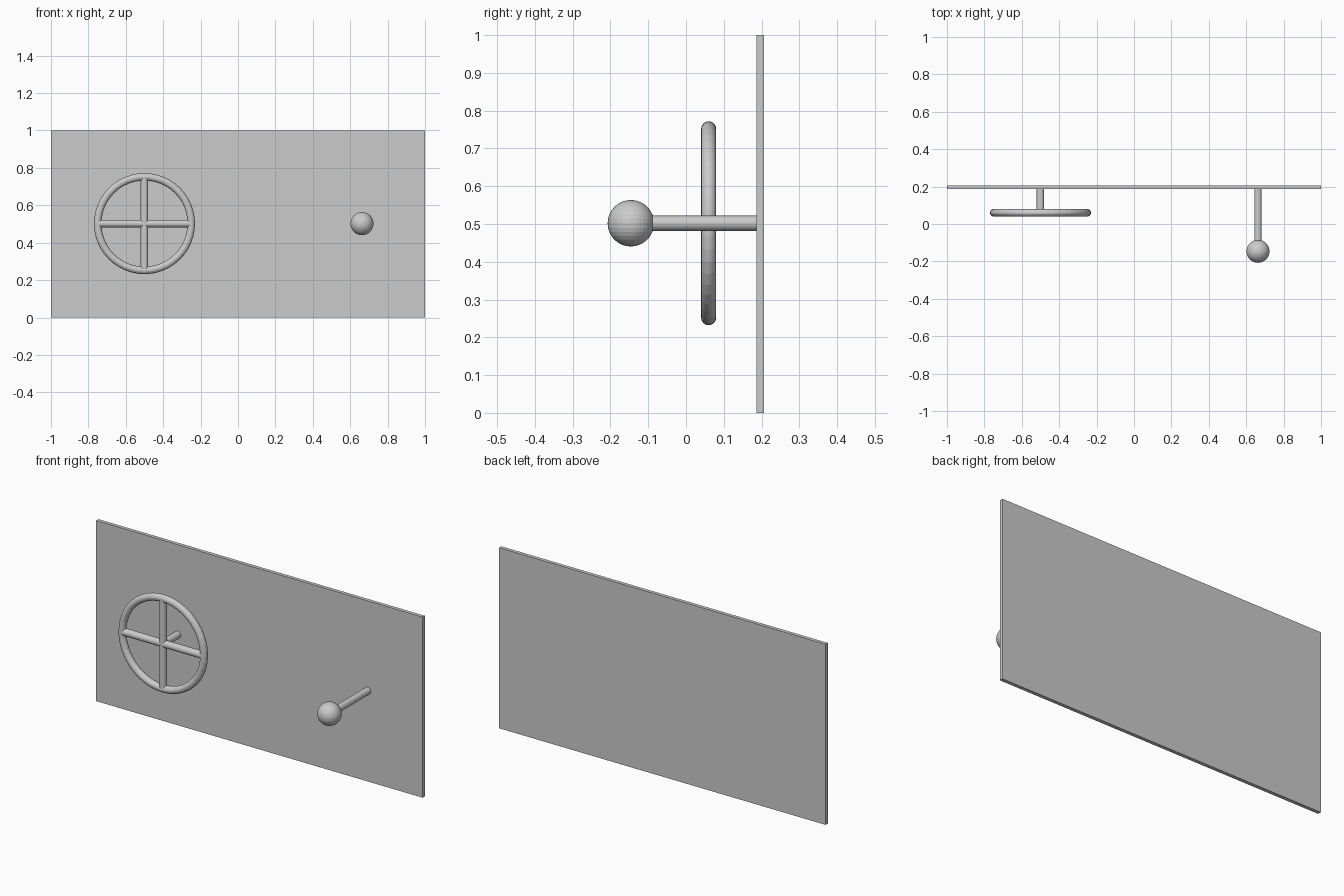
import bpy
from math import pi

if "Cube" in bpy.data.objects:
    bpy.data.objects.remove(bpy.data.objects["Cube"])

WHEEL = (-0.5, 0.06, 0.502)
KNOB = (0.663, -0.146, 0.502)
ROD_R = 0.02
PANEL_Y = 0.197


def rod(name, centre, length, rotation):
    bpy.ops.mesh.primitive_cylinder_add(vertices=32, radius=ROD_R, depth=length,
                                        location=centre, rotation=rotation)
    bpy.context.object.name = name


def rod_to_panel(name, start):
    x, y, z = start
    rod(name, (x, (y + PANEL_Y) / 2, z), PANEL_Y - y, (pi / 2, 0, 0))


# Upright back panel
bpy.ops.mesh.primitive_cube_add(size=1, location=(0, PANEL_Y, 0.5))
panel = bpy.context.object
panel.name = "back_panel"
panel.scale = (2, 0.02, 1)

# Hand wheel: rim, two crossing spokes and axle
bpy.ops.mesh.primitive_torus_add(major_radius=0.25, minor_radius=ROD_R,
                                 major_segments=48, minor_segments=16,
                                 location=WHEEL, rotation=(pi / 2, 0, 0))
bpy.context.object.name = "wheel_rim"
rod("wheel_spoke_upright", WHEEL, 0.49, (0, 0, 0))
rod("wheel_spoke_level", WHEEL, 0.49, (0, pi / 2, 0))
rod_to_panel("wheel_axle", WHEEL)

# Lever with ball knob
rod_to_panel("lever_rod", KNOB)
bpy.ops.mesh.primitive_uv_sphere_add(segments=32, ring_count=16, radius=0.0615, location=KNOB)
bpy.context.object.name = "lever_knob"
